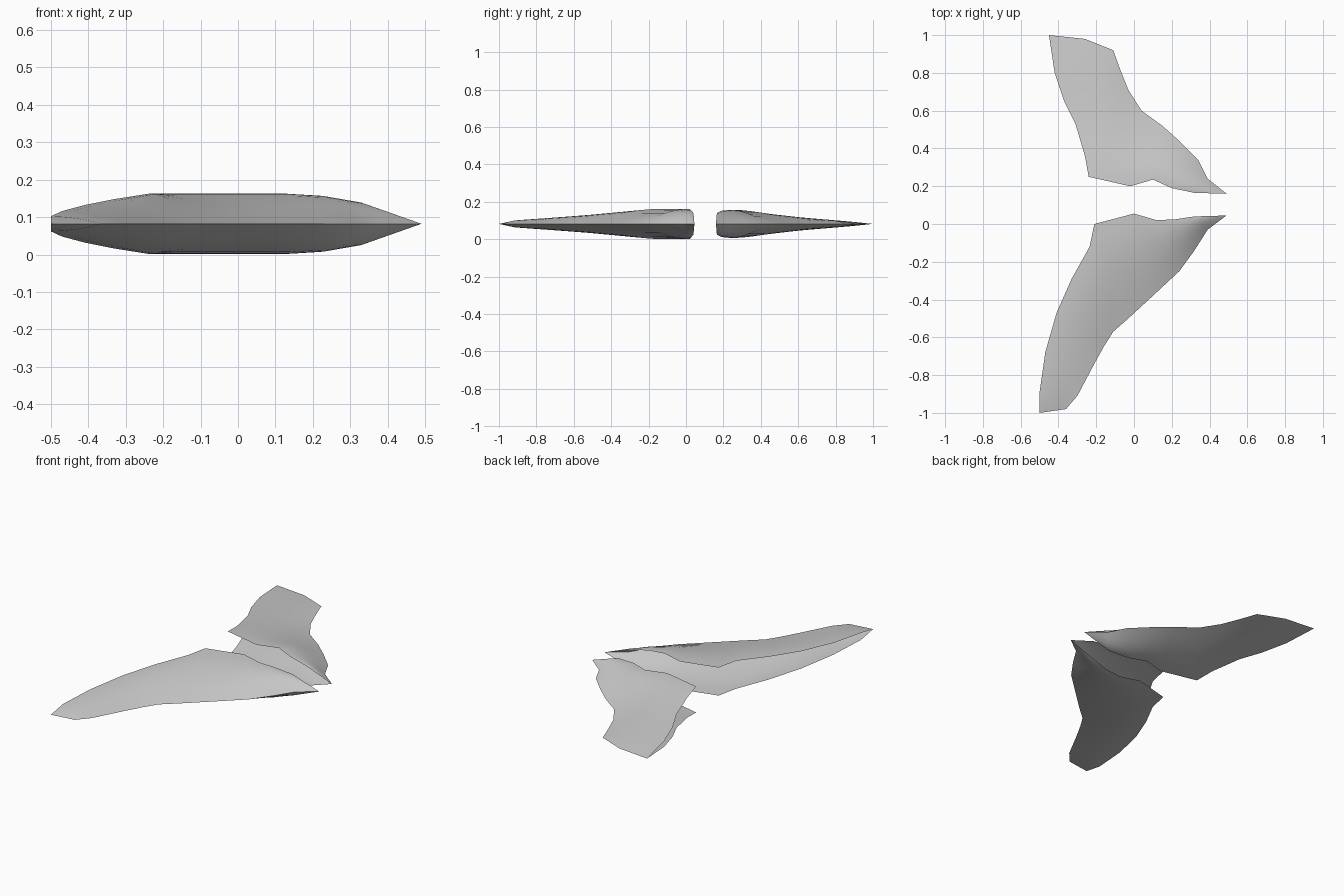
import bpy
import bmesh
import math

default_cube = bpy.data.objects.get("Cube")
if default_cube:
    bpy.data.objects.remove(default_cube, do_unlink=True)

# One plain grey for both fins
grey = bpy.data.materials.new("plain grey")
grey.use_nodes = True
colour = (0.6, 0.6, 0.6, 1)
grey.diffuse_color = colour
grey.node_tree.nodes["Principled BSDF"].inputs["Base Color"].default_value = colour

UNIT = 0.01        # outlines are written in hundredths
MID_HEIGHT = 0.082
CHORD_STEPS = 8


def make_fin(name, leading_edge, open_edge):
    """Two curved skins that meet along the leading edge and gape at the open edge."""
    bm = bmesh.new()
    for side in (-1, 1):
        rows = []
        for (lead_x, lead_y), (open_x, open_y, gape) in zip(leading_edge, open_edge):
            row = []
            for step in range(CHORD_STEPS + 1):
                t = step / CHORD_STEPS
                bulge = gape * math.sin(t * math.pi / 2)
                x = lead_x + (open_x - lead_x) * t
                y = lead_y + (open_y - lead_y) * t
                row.append(bm.verts.new((x * UNIT, y * UNIT, MID_HEIGHT + side * bulge * UNIT)))
            rows.append(row)
        for row, following in zip(rows, rows[1:]):
            for i in range(CHORD_STEPS):
                bm.faces.new((row[i], row[i + 1], following[i + 1], following[i]))
    # Weld the leading edge and collapse the pointed ends
    bmesh.ops.remove_doubles(bm, verts=bm.verts, dist=0.0005)
    bmesh.ops.recalc_face_normals(bm, faces=bm.faces)
    # Turn the skins so that their convex side is outside
    upper = sum(f.normal.z * (f.calc_center_median().z - MID_HEIGHT) for f in bm.faces)
    if upper < 0:
        bmesh.ops.reverse_faces(bm, faces=bm.faces)
    mesh = bpy.data.meshes.new(name)
    bm.to_mesh(mesh)
    bm.free()
    mesh.materials.append(grey)
    fin = bpy.data.objects.new(name, mesh)
    bpy.context.collection.objects.link(fin)
    bpy.ops.object.select_all(action="DESELECT")
    fin.select_set(True)
    bpy.context.view_layer.objects.active = fin
    bpy.ops.object.shade_smooth_by_angle(angle=math.radians(40))
    return fin


# Long fin: open edge runs along the root, then down the trailing side to the tip
make_fin(
    "long_fin",
    [(49, 4.5), (39, -3), (32, -14), (24, -25), (10, -38), (-3, -50),
     (-11, -57), (-16, -65), (-21, -74), (-30, -91), (-36, -98), (-50, -100)],
    [(49, 4.5, 0), (32, 4, 5.8), (22, 2.5, 7.5), (12, 2, 8.1), (0, 5.5, 8.1), (-21, 0, 8.1),
     (-23.5, -12, 8.1), (-33, -29, 6.6), (-41, -47, 5), (-47, -68, 3.4), (-50, -89, 2), (-50, -100, 0)],
)

# Short fin: same build with a wider, blunter tip
make_fin(
    "short_fin",
    [(49, 16), (39, 24), (34, 34), (24, 44), (15, 52), (4, 60),
     (-3, 71), (-7, 81), (-11, 92), (-26, 98), (-45, 100)],
    [(49, 16, 0), (32, 16.5, 5.8), (20, 19, 7), (10, 23.5, 7.5), (-2, 20, 7.5), (-24, 25, 7.5),
     (-26, 36, 5.8), (-31, 53, 3.9), (-37, 65, 2.8), (-42, 80, 1.6), (-45, 100, 0)],
)
